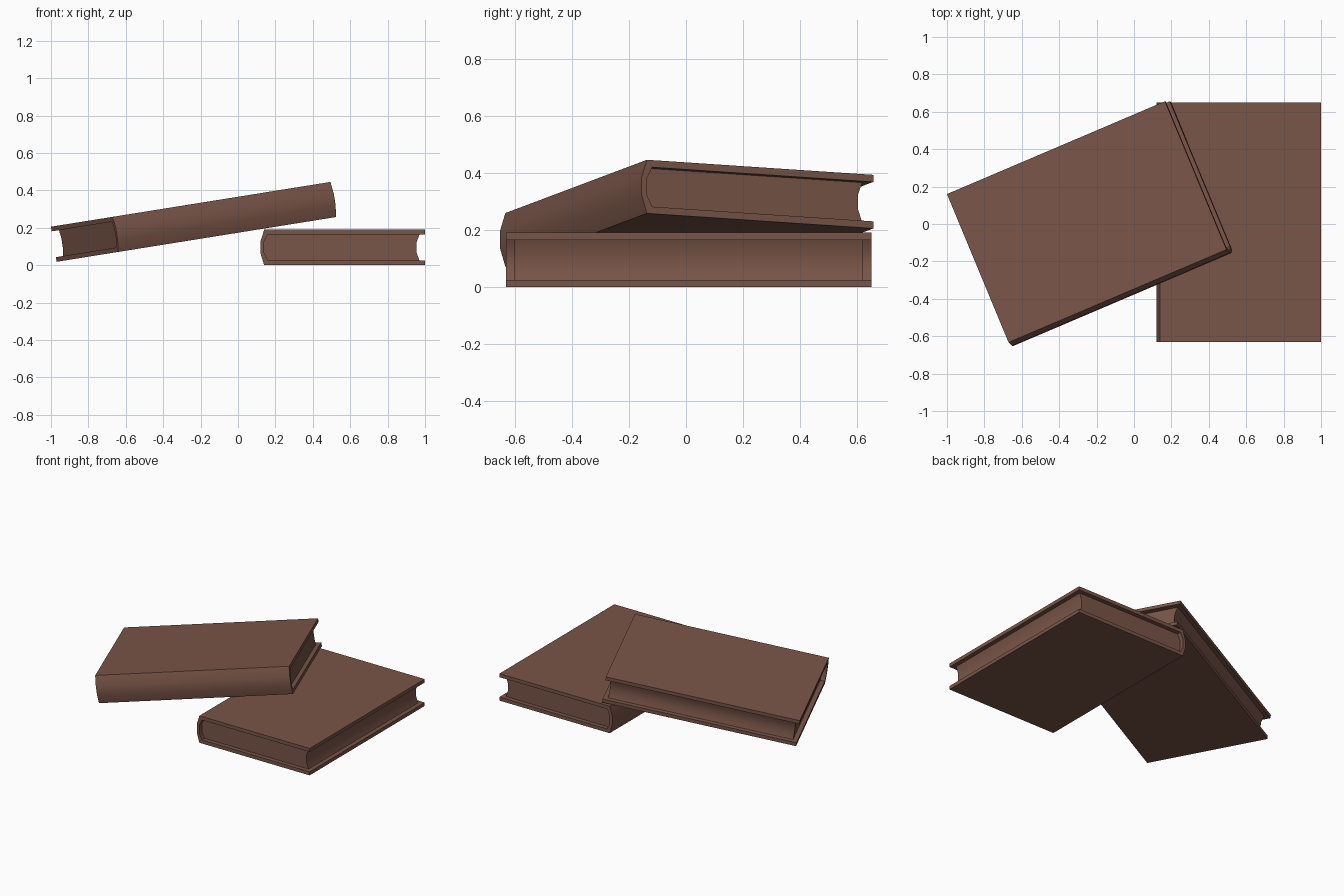
import bpy, bmesh, math
from mathutils import Matrix, Vector

if "Cube" in bpy.data.objects:
    bpy.data.objects.remove(bpy.data.objects["Cube"])

brown = bpy.data.materials.new("book brown")
brown.diffuse_color = (0.191, 0.091, 0.065, 1)
brown.use_nodes = True
brown.node_tree.nodes["Principled BSDF"].inputs["Base Color"].default_value = brown.diffuse_color

W, L, H, T = 0.88, 1.28, 0.19, 0.025   # width, length, thickness, board


def extrude_profile(name, pts, length, matrix):
    """Extrude an x-z profile along y, centred on y = 0."""
    bm = bmesh.new()
    face = bm.faces.new([bm.verts.new((x, -length / 2, z)) for x, z in pts])
    ext = bmesh.ops.extrude_face_region(bm, geom=[face])
    verts = [g for g in ext["geom"] if isinstance(g, bmesh.types.BMVert)]
    bmesh.ops.translate(bm, vec=(0, length, 0), verts=verts)
    bmesh.ops.recalc_face_normals(bm, faces=bm.faces[:])
    me = bpy.data.meshes.new(name)
    bm.to_mesh(me)
    bm.free()
    ob = bpy.data.objects.new(name, me)
    bpy.context.collection.objects.link(ob)
    me.materials.append(brown)
    ob.matrix_world = matrix
    bpy.ops.object.select_all(action='DESELECT')
    ob.select_set(True)
    bpy.context.view_layer.objects.active = ob
    bpy.ops.object.shade_smooth_by_angle(angle=math.radians(32))


def book(name, matrix):
    # inner spine curve shared by the cover and the page block, top to bottom
    inner = [(0.04, H - T), (0.02, 0.125), (0.02, 0.065), (0.04, T)]
    # case: two boards joined by a rounded spine
    outer = [(W, 0), (0.02, 0), (0, 0.064), (0, 0.126), (0.02, H), (W, H)]
    extrude_profile(name + "_cover", outer + [(W, H - T)] + inner + [(W, T)], L, matrix)
    # page block with hollow fore edge, set back from the boards
    fore = [(W - 0.03, T), (W - 0.045, 0.068), (W - 0.045, 0.122), (W - 0.03, H - T)]
    extrude_profile(name + "_pages", inner + fore, L - 0.06, matrix)


# flat book
book("lower_book", Matrix.Translation((0.12, 0.01, 0)))

# tilted book leaning on the first, placed by its upper left corner
rot = Matrix.Rotation(math.radians(-9.1), 4, 'Y') @ Matrix.Rotation(math.radians(112.8), 4, 'Z')
corner = Vector((-1.0, 0.16, 0.206))
loc = corner - rot @ Vector((W, L / 2, H))
book("leaning_book", Matrix.Translation(loc) @ rot)
